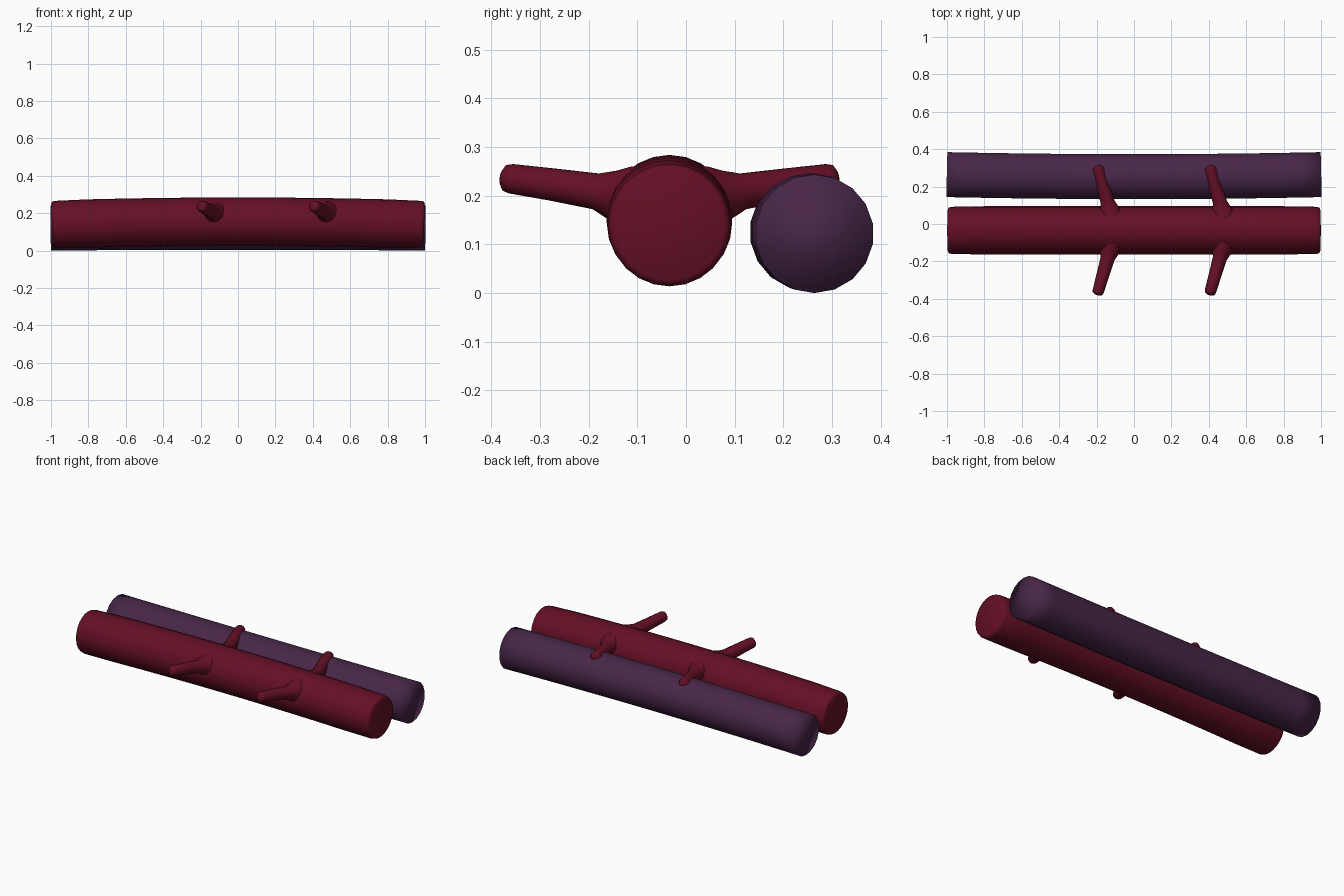
import bpy, bmesh, math
from mathutils import Vector

cube = bpy.data.objects.get("Cube")
if cube:
    bpy.data.objects.remove(cube)


def material(name, rgb):
    mat = bpy.data.materials.new(name)
    mat.use_nodes = True
    mat.diffuse_color = (*rgb, 1)
    mat.node_tree.nodes["Principled BSDF"].inputs["Base Color"].default_value = (*rgb, 1)
    return mat


def tube(name, points, radii, sides, mat, turn=0.0):
    """Sweep a round section along a path, closing both ends."""
    pts = [Vector(p) for p in points]
    bm = bmesh.new()
    rings = []
    for i, (p, r) in enumerate(zip(pts, radii)):
        along = (pts[min(i + 1, len(pts) - 1)] - pts[max(i - 1, 0)]).normalized()
        side = along.cross(Vector((0, 0, 1))).normalized()
        up = side.cross(along)
        ring = []
        for k in range(sides):
            a = math.tau * (k + turn) / sides
            ring.append(bm.verts.new(p + r * (math.cos(a) * side + math.sin(a) * up)))
        rings.append(ring)
    for a, b in zip(rings, rings[1:]):
        for k in range(sides):
            n = (k + 1) % sides
            bm.faces.new((a[k], a[n], b[n], b[k]))
    bm.faces.new(rings[0])
    bm.faces.new(rings[-1])
    bmesh.ops.recalc_face_normals(bm, faces=bm.faces)
    for f in bm.faces:
        f.smooth = True
    mesh = bpy.data.meshes.new(name)
    bm.to_mesh(mesh)
    bm.free()
    mesh.materials.append(mat)
    obj = bpy.data.objects.new(name, mesh)
    bpy.context.collection.objects.link(obj)
    return obj


red = material("dark red bark", (0.13, 0.005, 0.018))
purple = material("dusky purple bark", (0.065, 0.02, 0.065))

# Front log, gently arched upward, with softly rounded rims
AXIS = -0.034
xs = [-0.995, -0.99, -0.975] + [-0.8 + 0.2 * i for i in range(9)] + [0.975, 0.99, 0.995]
path = [(x, AXIS, 0.139 + 0.016 * (1 - x * x)) for x in xs]
radii = [0.113, 0.122, 0.126] + [0.129] * 9 + [0.126, 0.122, 0.113]
tube("front_log", path, radii, 24, red)

# Rear log, bowed slightly toward the front one
xs = [-1, -0.88, -0.6, -0.3, 0, 0.3, 0.6, 0.88, 1]
path = [(x, 0.264 - 0.011 * (1 - x * x), 0.122 + 0.004 * (1 - x * x)) for x in xs]
tube("rear_log", path, [0.122] * len(xs), 18, purple, 0.5)

# Branch stubs: flared roots, tapering to rounded tips: (x offset, reach, height, radius)
stub = [(0.075, 0.06, 0.19, 0.078), (0.07, 0.09, 0.197, 0.066),
        (0.064, 0.115, 0.202, 0.052), (0.056, 0.15, 0.209, 0.038),
        (0.03, 0.24, 0.223, 0.034), (0.006, 0.325, 0.235, 0.031),
        (0.002, 0.338, 0.237, 0.027), (0, 0.344, 0.238, 0.016)]
for place, x in (("right", -0.197), ("left", 0.403)):
    for face, s in (("front", -1), ("back", 1)):
        pts = [(x + dx, AXIS + s * d, z) for dx, d, z, r in stub]
        tube(f"{place}_{face}_branch", pts, [p[3] for p in stub], 14, red)
